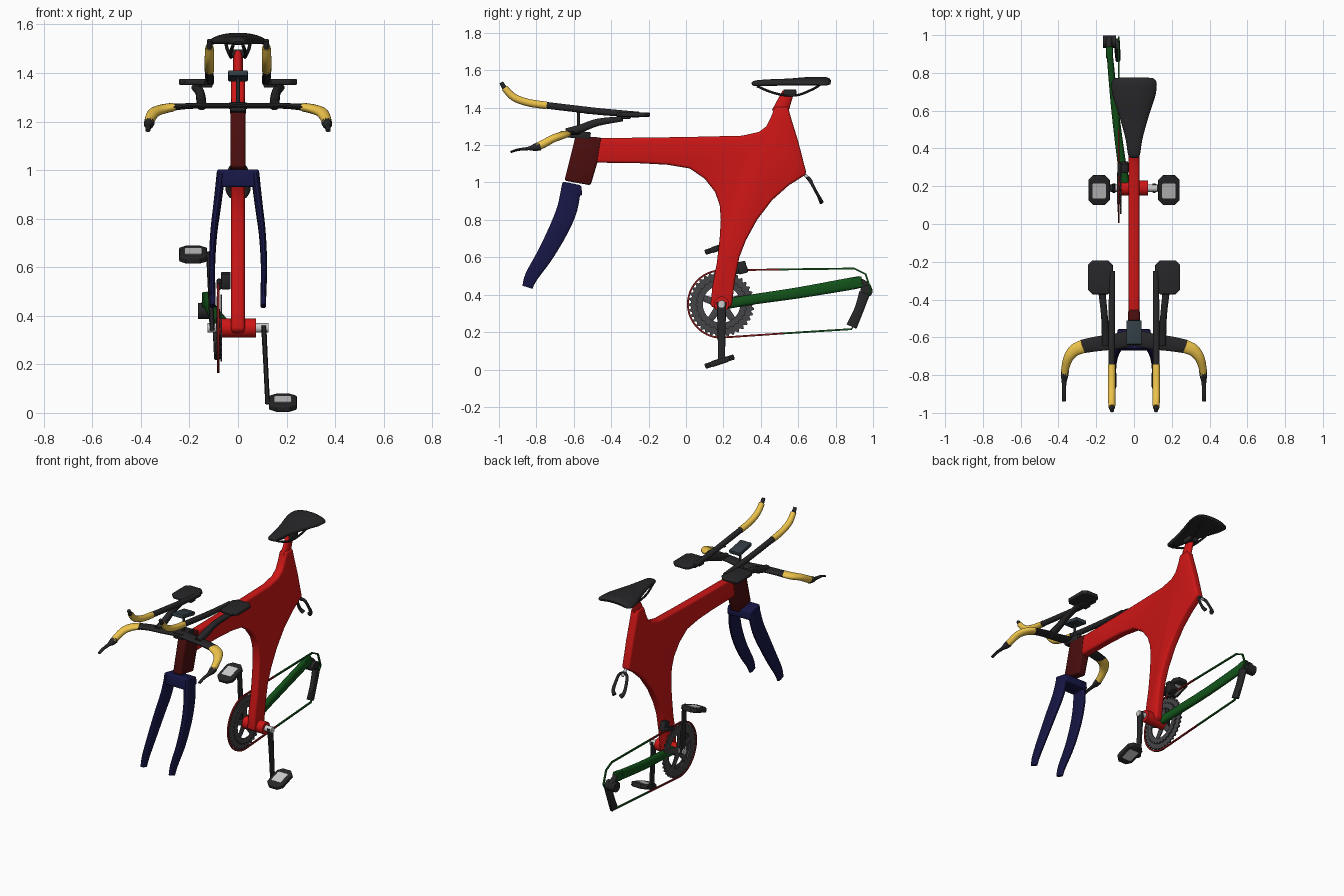
import bpy, bmesh, math
from mathutils import Vector, Matrix

if "Cube" in bpy.data.objects:
    bpy.data.objects.remove(bpy.data.objects["Cube"])


def mat(name, r, g, b):
    m = bpy.data.materials.new(name)
    m.diffuse_color = (r, g, b, 1)
    m.use_nodes = True
    m.node_tree.nodes["Principled BSDF"].inputs["Base Color"].default_value = m.diffuse_color
    return m


RED = mat("red", 0.62, 0.008, 0.008)
DARKRED = mat("dark_red", 0.07, 0.004, 0.004)
CHAINRED = mat("chain_red", 0.22, 0.01, 0.01)
NAVY = mat("navy", 0.008, 0.008, 0.06)
GREEN = mat("green", 0.006, 0.085, 0.01)
YELLOW = mat("yellow", 0.85, 0.55, 0.07)
BLACK = mat("black", 0.02, 0.02, 0.022)
GREY = mat("dark_grey", 0.06, 0.06, 0.065)
SILVER = mat("silver", 0.55, 0.55, 0.55)
SCREEN = mat("screen", 0.03, 0.045, 0.055)


def finish(name, bm, m, mirror=False, bevel=0, segs=3):
    bmesh.ops.recalc_face_normals(bm, faces=bm.faces[:])
    bm.normal_update()
    if bevel:
        edges = [e for e in bm.edges if e.calc_face_angle(0) > 0.85]
        bmesh.ops.bevel(bm, geom=edges, offset=bevel, segments=segs, profile=0.5,
                        affect='EDGES', clamp_overlap=True)
    me = bpy.data.meshes.new(name)
    bm.to_mesh(me)
    bm.free()
    me.materials.append(m)
    ob = bpy.data.objects.new(name, me)
    bpy.context.collection.objects.link(ob)
    if mirror:
        ob.modifiers.new("mirror", 'MIRROR').use_axis = (True, False, False)
    for o in bpy.context.selected_objects:
        o.select_set(False)
    ob.select_set(True)
    bpy.context.view_layer.objects.active = ob
    bpy.ops.object.shade_smooth_by_angle(angle=math.radians(40))
    return ob


def smooth_path(pts, steps):
    """Catmull-Rom through points of any dimension."""
    if steps <= 1 or len(pts) < 3:
        return [list(p) for p in pts]
    out = []
    for i in range(len(pts) - 1):
        a, b, c, d = pts[max(i - 1, 0)], pts[i], pts[i + 1], pts[min(i + 2, len(pts) - 1)]
        for k in range(steps):
            t = k / steps
            out.append([0.5 * (2 * q + (r - p) * t + (2 * p - 5 * q + 4 * r - s) * t * t
                        + (3 * q - p - 3 * r + s) * t ** 3) for p, q, r, s in zip(a, b, c, d)])
    return out + [list(pts[-1])]


def tube(name, pts, m, n=12, ref=(1, 0, 0), steps=4, p=1.0, mirror=False, droop=0):
    """Loft along (x, y, z, half size along ref, other half size)."""
    path = smooth_path(pts, steps)
    bm, rings, ref = bmesh.new(), [], Vector(ref)
    pos = [Vector(q[:3]) for q in path]
    for i, q in enumerate(path):
        t = (pos[min(i + 1, len(pos) - 1)] - pos[max(i - 1, 0)]).normalized()
        u = (ref - ref.dot(t) * t).normalized()
        v = t.cross(u)
        ring = []
        for k in range(n):
            ang = 2 * math.pi * (k + 0.5) / n
            c, s = math.cos(ang), math.sin(ang)
            co = pos[i] + u * math.copysign(abs(c) ** p, c) * q[3] + v * math.copysign(abs(s) ** p, s) * q[4]
            co.z -= droop * co.x ** 2
            ring.append(bm.verts.new(co))
        rings.append(ring)
    for a, b in zip(rings, rings[1:]):
        for k in range(n):
            bm.faces.new((a[k], a[(k + 1) % n], b[(k + 1) % n], b[k]))
    bm.faces.new(rings[0])
    bm.faces.new(rings[-1])
    return finish(name, bm, m, mirror)


def rod(name, a, b, r, m, n=20, mirror=False):
    d = Vector(b) - Vector(a)
    ref = (0, 0, 1) if abs(d.z) < 0.7 * d.length else (1, 0, 0)
    return tube(name, [(*a, r, r), (*b, r, r)], m, n, ref, 1, 1, mirror)


def prism(name, outline, lo, hi, m, axis='X', matrix=None, mirror=False, bevel=0):
    """Outline in yz extruded along x, or in xy extruded along z."""
    bm = bmesh.new()
    f = bm.faces.new([bm.verts.new((lo, a, b) if axis == 'X' else (a, b, lo)) for a, b in outline])
    g = bmesh.ops.extrude_face_region(bm, geom=[f])
    off = (hi - lo, 0, 0) if axis == 'X' else (0, 0, hi - lo)
    bmesh.ops.translate(bm, vec=off, verts=[v for v in g['geom'] if isinstance(v, bmesh.types.BMVert)])
    if matrix:
        bm.transform(matrix)
    return finish(name, bm, m, mirror, bevel)


def box(name, loc, size, m, rx=0, bevel=0.006, mirror=False):
    bm = bmesh.new()
    bmesh.ops.create_cube(bm, size=1)
    bm.transform(Matrix.Translation(loc) @ Matrix.Rotation(rx, 4, 'X') @ Matrix.Diagonal((*size, 1)))
    return finish(name, bm, m, mirror, bevel, 2)


def octagon(hx, hy, c):
    return [(hx, -hy + c), (hx, hy - c), (hx - c, hy), (-hx + c, hy),
            (-hx, hy - c), (-hx, -hy + c), (-hx + c, -hy), (hx - c, -hy)]


# One-piece frame, head and seat post
prism("frame", [(-.53, 1.237), (-.3, 1.239), (0, 1.243), (.3, 1.25), (.39, 1.27), (.43, 1.3), (.455, 1.35),
                (.475, 1.405), (.545, 1.405), (.56, 1.35), (.60, 1.22), (.645, 1.045), (.55, .985),
                (.46, .905), (.38, .80), (.32, .69), (.285, .6), (.262, .48), (.245, .34), (.19, .31),
                (.13, .34), (.142, .45), (.165, .57), (.18, .7), (.186, .8), (.18, .88), (.155, .95),
                (.10, 1.02), (.02, 1.075), (-.1, 1.095), (-.25, 1.103), (-.53, 1.107)],
      -.028, .028, RED, bevel=.014)
prism("head", [(-.59, 1.25), (-.45, 1.24), (-.47, 1.12), (-.51, .985), (-.65, 1.01)],
      -.031, .031, DARKRED, bevel=.012)
tube("seat_post", [(0, .50, 1.37, .02, .045), (0, .545, 1.48, .02, .032)], RED, 16, steps=1)
rod("bottom_bracket", (-.08, .19, .35), (.075, .19, .35), .04, RED, 24)

# Fork
prism("fork_crown", [(-.66, 1.005), (-.56, .985), (-.555, .93), (-.67, .93)], -.087, .087, NAVY, bevel=.01)
tube("fork_leg", [(.07, -.612, .985, .018, .052), (.085, -.635, .86, .016, .055), (.1, -.685, .74, .014, .052),
                  (.107, -.755, .61, .013, .045), (.105, -.825, .50, .012, .036), (.104, -.848, .44, .011, .028)],
     NAVY, 16, p=.7, mirror=True)

# Saddle
tube("saddle", [(0, .352, 1.525, .02, .006), (0, .37, 1.53, .032, .015), (0, .45, 1.534, .045, .018),
                (0, .55, 1.538, .072, .018), (0, .63, 1.543, .098, .02), (0, .69, 1.546, .116, .02),
                (0, .75, 1.546, .12, .018), (0, .772, 1.54, .10, .008)], BLACK, 28, p=.7, droop=1.4)
tube("saddle_rail", [(.02, .38, 1.515, .007, .007), (.03, .45, 1.485, .007, .007), (.03, .52, 1.468, .007, .007),
                     (.03, .6, 1.468, .007, .007), (.045, .68, 1.5, .007, .007), (.05, .72, 1.525, .007, .007)],
     BLACK, 8, mirror=True)
box("saddle_clamp", (0, .555, 1.48), (.07, .07, .035), BLACK)

# Base bar, grips and brake levers
tube("base_bar", [(0, -.60, 1.265, .013, .045), (.1, -.622, 1.265, .012, .042), (.2, -.635, 1.264, .012, .04),
                  (.28, -.65, 1.258, .015, .036)], BLACK, 16, (0, 0, 1), mirror=True)
tube("base_grip", [(.27, -.648, 1.259, .018, .036), (.315, -.668, 1.25, .02, .033), (.348, -.71, 1.235, .021, .026),
                   (.364, -.765, 1.205, .022, .021), (.367, -.80, 1.19, .02, .02)],
     YELLOW, 16, (0, 0, 1), mirror=True)
tube("brake_lever", [(.366, -.78, 1.195, .024, .022), (.368, -.81, 1.187, .02, .019), (.37, -.84, 1.182, .01, .013),
                     (.371, -.90, 1.175, .007, .011), (.371, -.938, 1.162, .006, .01)],
     BLACK, 12, (0, 0, 1), mirror=True)
box("stem", (0, -.575, 1.255), (.065, .13, .04), BLACK, -.1)

# Aero extensions, risers, arm pads and computer
tube("extension", [(.115, -.25, 1.362, .016, .016), (.117, -.45, 1.378, .018, .018), (.118, -.6, 1.395, .018, .018),
                   (.118, -.75, 1.413, .018, .018)], BLACK, 14, mirror=True)
tube("extension_grip", [(.118, -.745, 1.412, .02, .02), (.118, -.84, 1.426, .02, .02), (.118, -.92, 1.455, .02, .02),
                        (.117, -.97, 1.505, .018, .018)], YELLOW, 14, mirror=True)
tube("extension_tip", [(.117, -.965, 1.495, .014, .014), (.117, -.988, 1.535, .011, .011)],
     BLACK, 10, steps=1, mirror=True)
tube("riser", [(.15, -.64, 1.268, .02, .022), (.152, -.56, 1.29, .02, .022), (.158, -.47, 1.322, .018, .02),
               (.172, -.34, 1.34, .02, .014)], BLACK, 12, p=.8, mirror=True)
prism("arm_pad", octagon(.066, .09, .025), -.012, .012, BLACK, 'Z',
      Matrix.Translation((.178, -.282, 1.363)), True, .007)
box("pad_bridge", (.14, -.32, 1.35), (.07, .05, .02), BLACK, mirror=True)
box("computer", (0, -.575, 1.388), (.082, .13, .025), SCREEN, -.18)
rod("computer_mount", (0, -.575, 1.27), (0, -.575, 1.38), .008, BLACK, 10)

# Rear brake caliper
tube("rear_brake_arm", [(0, .652, 1.025, .012, .008), (.028, .664, 1.01, .01, .009), (.038, .685, .97, .008, .01),
                        (.04, .712, .92, .009, .012), (.022, .724, .895, .011, .015)], BLACK, 10, (0, 1, 0), mirror=True)
rod("rear_brake_bolt", (0, .635, 1.04), (0, .672, 1.005), .009, SILVER, 10)

# Chainring with teeth and spokes
def ring(name, x, ro, rt, ri, thick, teeth, m):
    bm, n = bmesh.new(), teeth * 4
    def loop(rad):
        return [bm.verts.new((x, .19 + rad(k) * math.cos(2 * math.pi * k / n),
                              .35 + rad(k) * math.sin(2 * math.pi * k / n))) for k in range(n)]
    o, i = loop(lambda k: rt if k % 4 < 2 else ro), loop(lambda k: ri)
    fs = [bm.faces.new((o[k], o[(k + 1) % n], i[(k + 1) % n], i[k])) for k in range(n)]
    g = bmesh.ops.extrude_face_region(bm, geom=fs)
    bmesh.ops.translate(bm, vec=(thick, 0, 0), verts=[v for v in g['geom'] if isinstance(v, bmesh.types.BMVert)])
    finish(name, bm, m)

ring("chainring", -.086, .164, .176, .115, .01, 36, GREY)
ring("inner_chainring", -.073, .13, .138, .1, .008, 28, GREY)
for k in range(5):
    a = math.radians(90 + 72 * k)
    c, s = math.cos(a), math.sin(a)
    tube(f"chainring_spoke_{k + 1}", [(-.082, .19 + .02 * c, .35 + .02 * s, .009, .024),
                                      (-.082, .19 + .13 * c, .35 + .13 * s, .006, .016)], GREY, 8, steps=1)

# Chain: red front half, green rear half
arc = [(-.081, .19 + .18 * math.cos(a), .35 + .18 * math.sin(a), .006, .006)
       for a in (math.radians(268 - 7.3 * k) for k in range(25))]
tube("front_chain", [(-.081, .52, .193, .006, .006)] + arc + [(-.081, .5, .535, .006, .006)], CHAINRED, 4, steps=1, p=.6)
tube("rear_chain", [(-.081, y, z, .006, .006) for y, z in
                    ((.5, .535), (.90, .54), (.96, .51), (.988, .425), (.96, .38), (.93, .29),
                     (.885, .216), (.52, .193))], GREEN, 4, steps=1, p=.6)

# Single stay and rear derailleur
tube("chain_stay", [(-.045, .2, .348, .025, .028), (-.07, .36, .375, .022, .028), (-.1, .6, .41, .02, .03),
                    (-.125, .86, .455, .017, .033), (-.13, .93, .468, .014, .032)], GREEN, 16, p=.75)
box("dropout", (-.13, .91, .465), (.035, .065, .06), GREEN, .15)
tube("derailleur_hanger", [(-.132, .92, .47, .014, .024), (-.132, .965, .44, .018, .026),
                           (-.12, .965, .405, .02, .026)], BLACK, 12, p=.7)
rod("derailleur_knuckle", (-.165, .965, .42), (-.095, .965, .42), .033, BLACK, 20)
tube("derailleur_cage", [(-.09, .955, .41, .016, .03), (-.088, .925, .32, .015, .026),
                         (-.085, .885, .23, .014, .03)], BLACK, 12, p=.6)
box("front_derailleur", (-.05, .30, .545), (.04, .05, .065), BLACK, .25)
box("front_derailleur_cage", (-.078, .29, .53), (.02, .08, .03), BLACK, .25)

# Cranks and pedals, half a turn apart
for s, side in ((1, "right"), (-1, "left")):
    zp = .35 - s * .305
    rod(side + "_crank_hub", (s * .07, .19, .35), (s * .125, .19, .35), .02, SILVER)
    tube(side + "_crank", [(s * .106, .19, .35 + s * .01, .011, .026), (s * .114, .19, .35 - s * .15, .01, .021),
                           (s * .122, .19, zp - s * .008, .01, .019)], BLACK, 14, p=.65)
    rod(side + "_pedal_axle", (s * .115, .19, zp), (s * .16, .185, zp), .011, BLACK, 12)
    tilt = Matrix.Translation((s * .185, .18, zp - .003)) @ Matrix.Rotation(.32, 4, 'X')
    prism(side + "_pedal", octagon(.057, .082, .028), -.014, .014, BLACK, 'Z', tilt, bevel=.006)
    prism(side + "_pedal_plate", octagon(.036, .042, .006), -.0165, .0165, SILVER, 'Z', tilt)
